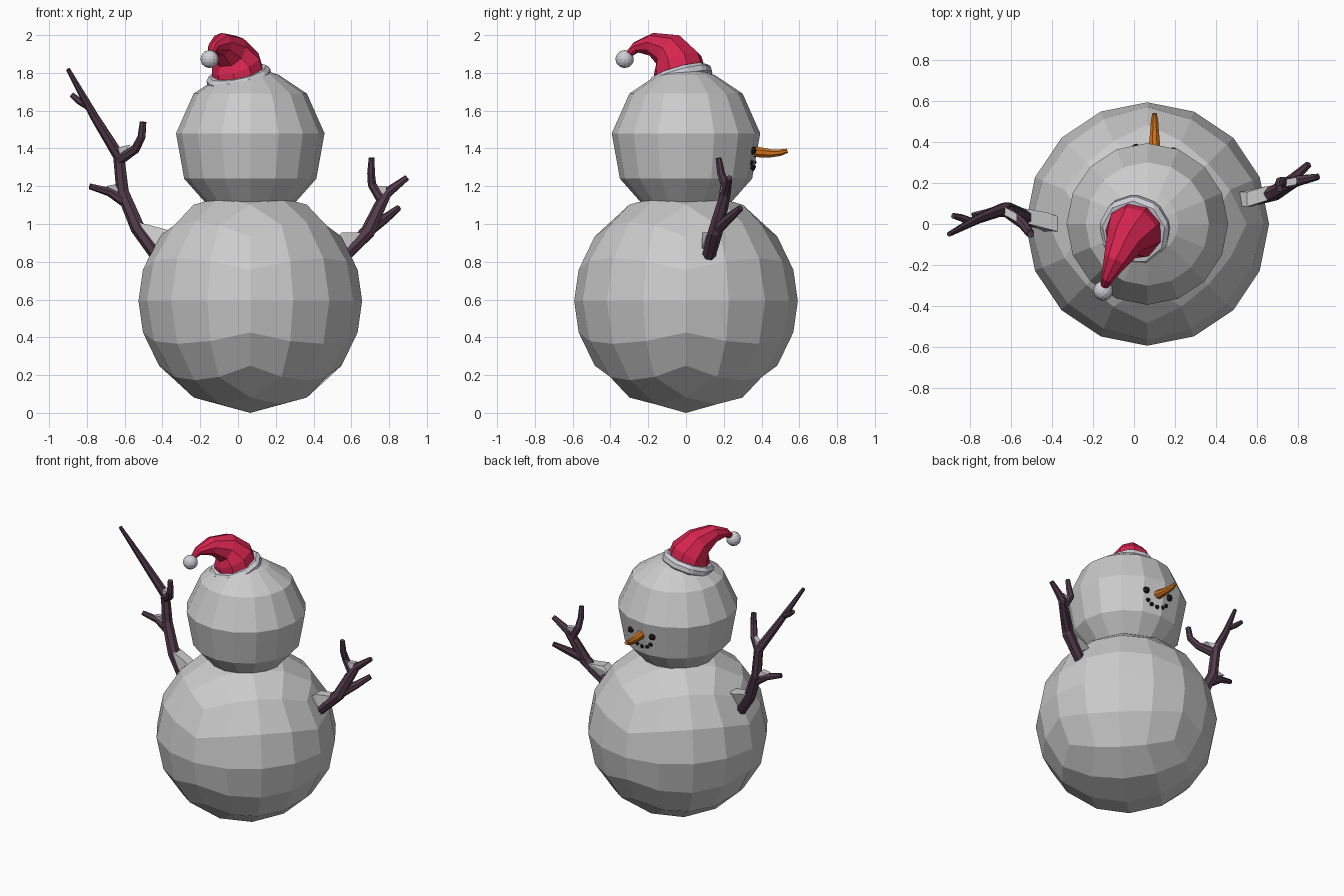
import bpy, bmesh
from math import pi, sin, cos, tan, sqrt
from mathutils import Vector, Matrix

if "Cube" in bpy.data.objects:
    bpy.data.objects.remove(bpy.data.objects["Cube"])


def material(name, rgb):
    m = bpy.data.materials.new(name)
    m.diffuse_color = (*rgb, 1)
    m.use_nodes = True
    m.node_tree.nodes["Principled BSDF"].inputs["Base Color"].default_value = m.diffuse_color
    return m


WOOD = material("wood", (0.085, 0.045, 0.07))
RED = material("red_cloth", (0.68, 0.018, 0.08))
FUR = material("fur", (0.62, 0.62, 0.68))
ORANGE = material("carrot", (0.62, 0.17, 0.01))
COAL = material("coal", (0.015, 0.015, 0.015))


def finish(bm, name, mat=None):
    bmesh.ops.recalc_face_normals(bm, faces=bm.faces)
    me = bpy.data.meshes.new(name)
    bm.to_mesh(me)
    bm.free()
    if mat:
        me.materials.append(mat)
    ob = bpy.data.objects.new(name, me)
    bpy.context.collection.objects.link(ob)
    return ob


def add_tube(bm, path, sides, start=None):
    """Sweep rings along (x, y, z, radius) points, capped at both ends."""
    pts = [Vector(p[:3]) for p in path]
    t_old = Vector((0, 0, 1))
    q = t_old.rotation_difference(t_old)
    rings = []
    for i, p in enumerate(pts):
        t = (pts[min(i + 1, len(pts) - 1)] - pts[max(i - 1, 0)]).normalized()
        if i == 0 and start:
            t = Vector(start).normalized()
        q = t_old.rotation_difference(t) @ q
        t_old = t
        rings.append([bm.verts.new(p + q @ Vector((cos(a), sin(a), 0)) * path[i][3])
                      for a in ((k + 0.5) * 2 * pi / sides for k in range(sides))])
    for a, b in zip(rings, rings[1:]):
        for k in range(sides):
            j = (k + 1) % sides
            bm.faces.new((a[k], a[j], b[j], b[k]))
    bm.faces.new(rings[0][::-1])
    bm.faces.new(rings[-1])


def quad_sphere(name, loc, r, cuts, mat=None):
    bm = bmesh.new()
    bmesh.ops.create_cube(bm, size=2)
    bmesh.ops.subdivide_edges(bm, edges=bm.edges, cuts=cuts, use_grid_fill=True)
    for v in bm.verts:
        v.co = Vector([tan(c * pi / 4) for c in v.co]).normalized() * r
    bm.transform(Matrix.Translation(loc) @ Matrix.Rotation(pi / 4, 4, 'Z'))
    return finish(bm, name, mat)


def hull(name, pts, half):
    """Snow lump: hull around points thickened in y."""
    bm = bmesh.new()
    for x, y, z in pts:
        for s in (-half, half):
            bm.verts.new((x, y + s, z))
    res = bmesh.ops.convex_hull(bm, input=bm.verts)
    bmesh.ops.delete(bm, geom=[v for v in res["geom_interior"]
                               if isinstance(v, bmesh.types.BMVert)], context='VERTS')
    finish(bm, name)


# Snowballs
quad_sphere("body", (0.065, 0, 0.592), 0.592, 3)
bm = bmesh.new()
CX = 0.065
head = [(0.21, 1.08), (0.235, 1.11), (0.35, 1.24), (0.393, 1.48),
        (0.30, 1.69), (0.15, 1.79), (0.03, 1.83)]
rings = [[bm.verts.new((CX + r * cos(k * pi / 8), r * sin(k * pi / 8), z))
          for k in range(16)] for r, z in head]
for a, b in zip(rings, rings[1:]):
    for k in range(16):
        j = (k + 1) % 16
        bm.faces.new((a[k], a[j], b[j], b[k]))
bm.faces.new(rings[0])
bm.faces.new(rings[-1])
finish(bm, "head")

# Stick arms: trunk first, then side twigs
arms = {
    "left_arm": [
        [(-0.42, 0.0, 0.82, .036), (-0.53, 0.03, 0.98, .04), (-0.61, 0.07, 1.17, .035),
         (-0.63, 0.075, 1.36, .032), (-0.76, 0.025, 1.57, .024), (-0.9, -0.05, 1.82, .012)],
        [(-0.6, 0.06, 1.12, .03), (-0.68, 0.06, 1.17, .024), (-0.785, 0.04, 1.2, .016)],
        [(-0.63, 0.07, 1.34, .03), (-0.54, 0.0, 1.40, .025), (-0.51, -0.04, 1.46, .022),
         (-0.502, -0.05, 1.54, .018)],
        [(-0.79, 0.01, 1.62, .02), (-0.84, 0.03, 1.65, .018), (-0.88, 0.04, 1.685, .014)]],
    "right_arm": [
        [(0.56, 0.12, 0.83, .036), (0.69, 0.155, 0.96, .04), (0.75, 0.19, 1.09, .034),
         (0.79, 0.21, 1.165, .028), (0.895, 0.23, 1.245, .016)],
        [(0.71, 0.17, 0.98, .032), (0.78, 0.225, 1.03, .026), (0.85, 0.29, 1.085, .017)],
        [(0.76, 0.2, 1.13, .028), (0.71, 0.205, 1.21, .024), (0.705, 0.185, 1.27, .021),
         (0.708, 0.172, 1.35, .016)]],
}
for name, branches in arms.items():
    bm = bmesh.new()
    for b in branches:
        add_tube(bm, b, 7)
    finish(bm, name, WOOD)

# Snow lying on the arms
hull("left_arm_snow", [(-0.53, .04, 1.01), (-0.44, .0, 0.89), (-0.34, -.01, 0.96),
                       (-0.42, .02, 0.975)], 0.035)
hull("left_twig_snow", [(-0.66, .08, 1.40), (-0.62, .06, 1.36), (-0.57, .03, 1.42)], 0.02)
hull("left_fork_snow", [(-0.7, .06, 1.2), (-0.65, .06, 1.21), (-0.62, .07, 1.16)], 0.02)
hull("right_arm_snow", [(0.51, .12, 0.92), (0.55, .12, 0.955), (0.65, .15, 0.955),
                        (0.58, .12, 0.87)], 0.035)
hull("right_fork_snow", [(0.74, .2, 1.2), (0.79, .21, 1.2), (0.77, .2, 1.15)], 0.018)

# Hat: drooping cone, tilted brim ring and bobble
bm = bmesh.new()
add_tube(bm, [(0.005, -.03, 1.77, .145), (-.01, -.045, 1.85, .135), (-.045, -.085, 1.915, .1),
              (-.09, -.18, 1.95, .062), (-.13, -.265, 1.935, .03), (-.15, -.32, 1.885, .014)],
         9, start=(-0.2, -0.25, 1))
finish(bm, "hat", RED)

bpy.ops.mesh.primitive_cylinder_add(vertices=9, radius=0.178, depth=0.07)
brim = bpy.context.object
brim.name = "hat_brim"
bev = brim.modifiers.new("soft_rim", 'BEVEL')
bev.width, bev.segments = 0.02, 1
brim.data.materials.append(FUR)
tilt = Vector((0, 0, 1)).rotation_difference(Vector((-0.2, -0.28, 1)))
brim.matrix_world = Matrix.Translation((0.005, -0.03, 1.772)) @ tilt.to_matrix().to_4x4()
quad_sphere("hat_bobble", (-0.15, -0.325, 1.873), 0.048, 3, FUR)

# Face on the +y side
bm = bmesh.new()
add_tube(bm, [(0.1, .34, 1.385, .033), (0.1, .39, 1.38, .029), (0.1, .45, 1.374, .023),
              (0.1, .5, 1.378, .019), (0.1, .537, 1.388, .012)], 8)
finish(bm, "carrot_nose", ORANGE)


def on_head(x, z):
    r = 0.35 + (z - 1.24) * 0.18
    return Vector((x, sqrt(r * r - (x - CX) ** 2) - 0.006, z))


for s, side in ((-1, "left"), (1, "right")):
    quad_sphere(side + "_eye", on_head(0.1 + s * 0.09, 1.39), 0.024, 1, COAL)
for i in range(5):
    a = pi * (1.12 + 0.19 * i)
    quad_sphere("mouth_%d" % i, on_head(0.1 + 0.075 * cos(a), 1.345 + 0.05 * sin(a)),
                0.015, 1, COAL)
